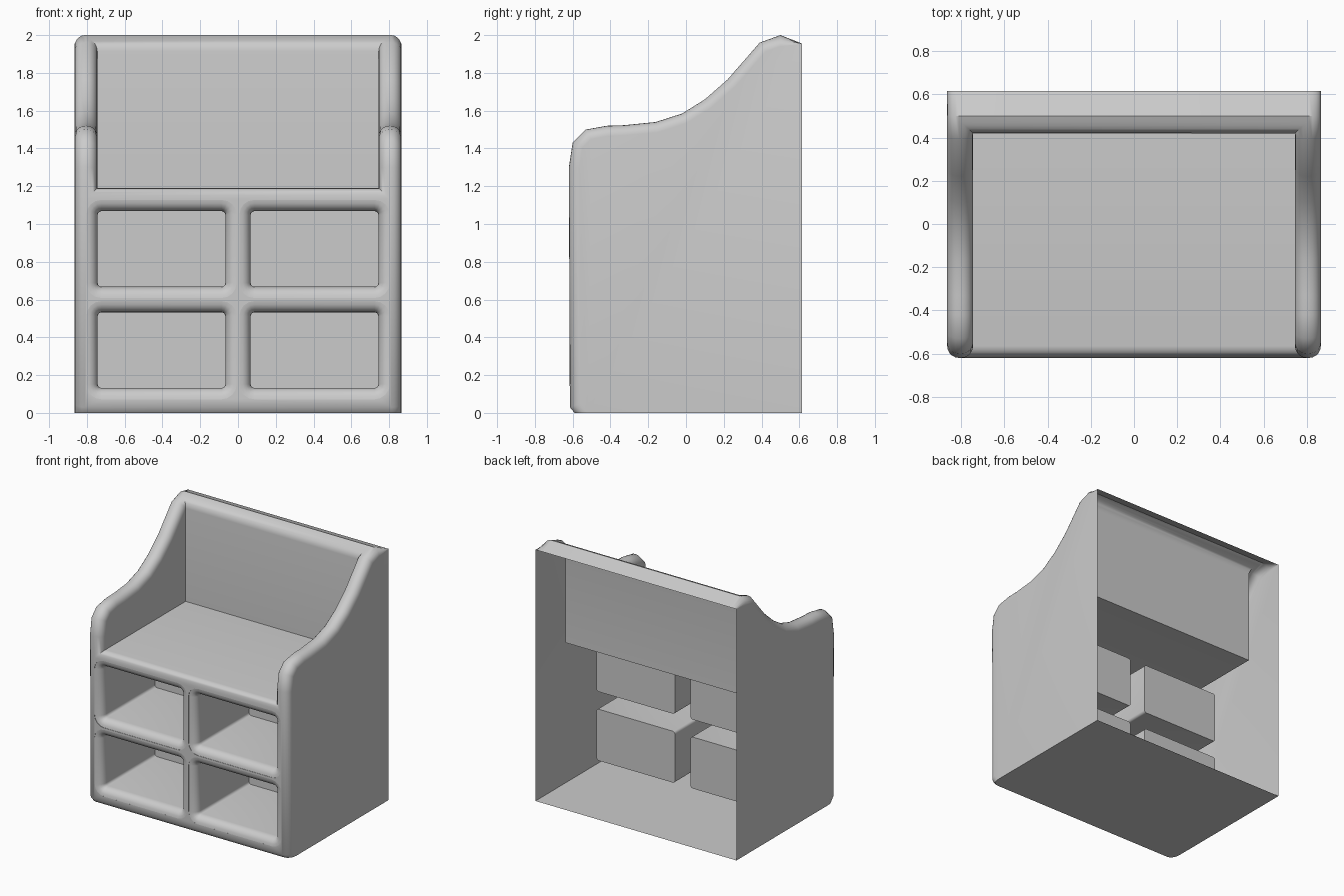
import bpy, bmesh, math

cube = bpy.data.objects.get("Cube")
if cube:
    bpy.data.objects.remove(cube, do_unlink=True)

HALF_W, INNER_W, BACK, FRONT = 0.865, 0.745, 0.615, -0.615
ROUND = 0.055

mat = bpy.data.materials.new("light grey")
mat.use_nodes = True
mat.diffuse_color = (0.6, 0.6, 0.6, 1)
mat.node_tree.nodes["Principled BSDF"].inputs["Base Color"].default_value = (0.6, 0.6, 0.6, 1)


def loft(name, rings):
    """Closed solid through a list of equal-length point rings."""
    bm = bmesh.new()
    loops = [[bm.verts.new(p) for p in ring] for ring in rings]
    n = len(loops[0])
    for a, b in zip(loops, loops[1:]):
        for i in range(n):
            j = (i + 1) % n
            bm.faces.new((a[i], a[j], b[j], b[i]))
    bm.faces.new(loops[0])
    bm.faces.new(loops[-1])
    bmesh.ops.recalc_face_normals(bm, faces=bm.faces[:])
    me = bpy.data.meshes.new(name)
    bm.to_mesh(me)
    bm.free()
    ob = bpy.data.objects.new(name, me)
    bpy.context.collection.objects.link(ob)
    return ob


def extrude_profile(name, profile, half):
    return loft(name, [[(x, y, z) for y, z in profile] for x in (-half, half)])


def cut(target, cutter):
    mod = target.modifiers.new("cut", 'BOOLEAN')
    mod.operation = 'DIFFERENCE'
    mod.solver = 'EXACT'
    mod.object = cutter
    bpy.context.view_layer.objects.active = target
    bpy.ops.object.modifier_apply(modifier=mod.name)
    bpy.data.objects.remove(cutter, do_unlink=True)


def rounded_rect(cx, cz, hx, hz, r, y, steps=4):
    pts = []
    for k, (sx, sz) in enumerate(((1, 1), (-1, 1), (-1, -1), (1, -1))):
        for i in range(steps + 1):
            a = math.pi / 2 * (k + i / steps)
            pts.append((cx + sx * (hx - r) + r * math.cos(a), y,
                        cz + sz * (hz - r) + r * math.sin(a)))
    return pts


# Bench body from its side profile (y, z)
side = [(-0.59, 0), (FRONT, 0.03), (-0.62, 1.3), (-0.6, 1.43), (-0.53, 1.5),
        (-0.42, 1.52), (-0.33, 1.523), (-0.16, 1.54), (-0.02, 1.585), (0.1, 1.66),
        (0.22, 1.765), (0.39, 1.96), (0.5, 2.0), (BACK, 1.955), (BACK, 0)]
body = extrude_profile("bench_body", side, HALF_W)

# Seat space between the arms
cut(body, extrude_profile("seat_cutter", [(-1, 1.19), (0.42, 1.19), (0.42, 3), (-1, 3)], INNER_W))

# Round the arm rims, seat front and backrest rim
bm = bmesh.new()
bm.from_mesh(body.data)
rims = [e for e in bm.edges if len(e.link_faces) == 2
        and e.calc_face_angle_signed() > 1.0
        and not all(v.co.y > 0.6 for v in e.verts)
        and not all(v.co.z < 0.01 for v in e.verts)]
bmesh.ops.bevel(bm, geom=rims, offset=ROUND, offset_type='OFFSET', segments=5,
                profile=0.5, affect='EDGES', clamp_overlap=False)
# Square off the rim where it meets the open back
for v in bm.verts:
    if v.co.y > BACK - 0.002 and v.co.z > 1.8:
        v.co.z = 1.955
bm.to_mesh(body.data)
bm.free()

# Four cubbies with flared, rounded mouths
FLARE = 0.06
for cx in (-0.405, 0.405):
    for cz in (0.332, 0.868):
        steps = [(0.04, 0)]
        for i in range(6):
            a = math.pi / 2 * i / 5
            steps.append((FRONT + FLARE * (1 - math.sin(a)), FLARE * (1 - math.cos(a))))
        steps.append((-0.7, FLARE))
        cut(body, loft("cubby_cutter", [
            rounded_rect(cx, cz, 0.338 + e, 0.2 + e, 0.02 + e, y) for y, e in steps]))

# Open the back of the shell
bm = bmesh.new()
bm.from_mesh(body.data)
back = [f for f in bm.faces if abs(f.normal.y) > 0.9 and all(v.co.y > BACK - 0.003 for v in f.verts)]
bmesh.ops.delete(bm, geom=back, context='FACES')
bm.to_mesh(body.data)
bm.free()

body.data.materials.clear()
body.data.materials.append(mat)
bpy.ops.object.select_all(action='DESELECT')
body.select_set(True)
bpy.context.view_layer.objects.active = body
bpy.ops.object.shade_smooth_by_angle(angle=math.radians(40))
